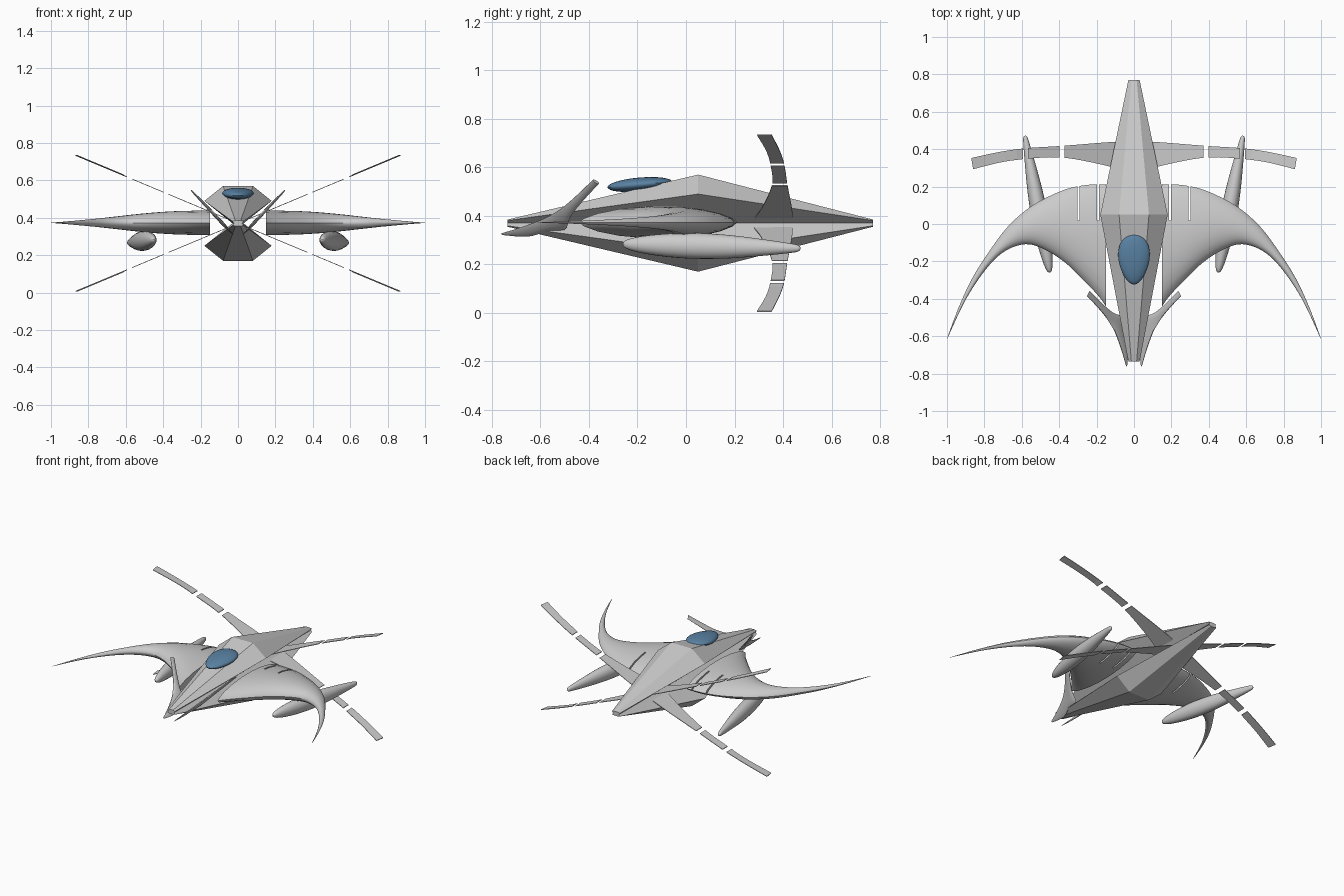
import bpy, bmesh, math
from mathutils import Vector, Matrix

if "Cube" in bpy.data.objects:
    bpy.data.objects.remove(bpy.data.objects["Cube"])


def finish(name, rings, smooth=True, mirror=True):
    """Skin closed rings of points into a capped solid."""
    bm = bmesh.new()
    vr = [[bm.verts.new(p) for p in r] for r in rings]
    n = len(vr[0])
    for a, b in zip(vr, vr[1:]):
        for i in range(n):
            j = (i + 1) % n
            bm.faces.new((a[i], a[j], b[j], b[i]))
    bm.faces.new(vr[0])
    bm.faces.new(vr[-1])
    bmesh.ops.recalc_face_normals(bm, faces=bm.faces)
    me = bpy.data.meshes.new(name)
    bm.to_mesh(me)
    bm.free()
    ob = bpy.data.objects.new(name, me)
    bpy.context.collection.objects.link(ob)
    if smooth:
        shade(ob)
    if mirror:
        ob.modifiers.new("mirror", 'MIRROR').use_mirror_merge = False
    return ob


def activate(ob):
    bpy.ops.object.select_all(action='DESELECT')
    ob.select_set(True)
    bpy.context.view_layer.objects.active = ob


def shade(ob):
    activate(ob)
    bpy.ops.object.shade_smooth_by_angle(angle=math.radians(35))


def spline(pts, steps):
    """Catmull-Rom resampling of a list of equal-length tuples."""
    out = []
    for i in range(len(pts) - 1):
        q = [pts[max(i - 1, 0)], pts[i], pts[i + 1], pts[min(i + 2, len(pts) - 1)]]
        for s in range(steps):
            t = s / steps
            out.append(tuple(0.5 * (2 * b + (c - a) * t + (2 * a - 5 * b + 4 * c - d) * t * t
                                    + (3 * b - a - 3 * c + d) * t ** 3)
                             for a, b, c, d in zip(*q)))
    return out + [tuple(pts[-1])]


def lens_rings(stations, height, steps=5, k=9):
    """stations: front x, front y, rear x, rear y, half thickness."""
    rings = []
    for fx, fy, rx, ry, h in spline(stations, steps):
        f, r = Vector((fx, fy, height(fx))), Vector((rx, ry, height(rx)))
        ring = []
        for i in range(2 * k):
            a = math.pi * i / k
            u = 0.5 - 0.5 * math.cos(a)
            s = math.sin(a)
            ring.append(f.lerp(r, u) + Vector((0, 0, h * s * abs(s) ** 0.3)))
        rings.append(ring)
    return rings


# Hull: faceted, pinched at mid height
def hull_ring(y, pts):
    right = [Vector((x, y, 0.37 + z)) for x, z in pts]
    return right + [Vector((-p.x, p.y, p.z)) for p in reversed(right)]


tip = [(0.014, 0.015), (0.03, 0.011), (0.022, 0), (0.03, -0.011), (0.014, -0.015)]
mid = [(0.08, 0.20), (0.18, 0.12), (0.03, 0), (0.18, -0.12), (0.08, -0.20)]
finish("hull", [hull_ring(-0.735, tip), hull_ring(0.05, mid), hull_ring(0.77, tip)],
       smooth=False, mirror=False)

# Crescent wings
wing_st = [(0.15, -0.44, 0.15, 0.21, 0.066), (0.19, -0.385, 0.24, 0.21, 0.066),
           (0.27, -0.30, 0.35, 0.19, 0.064), (0.37, -0.205, 0.46, 0.145, 0.058),
           (0.48, -0.135, 0.57, 0.08, 0.048), (0.58, -0.108, 0.68, -0.02, 0.036),
           (0.69, -0.145, 0.78, -0.155, 0.024), (0.79, -0.24, 0.865, -0.29, 0.015),
           (0.90, -0.405, 0.935, -0.44, 0.007), (0.998, -0.613, 1.0, -0.612, 0.0008)]
wing = finish("crescent_wing", lens_rings(wing_st, lambda x: 0.373), smooth=False, mirror=False)
# Flap slots cut in the wing
for x in (0.192, 0.297):
    ring = [(-0.005, -1), (0.005, -1), (0.005, 1), (-0.005, 1)]
    cut = finish("slot_cutter", [[(x + a, y, 0.37 + 0.15 * b) for a, b in ring]
                                 for y in (0.02, 0.3)], smooth=False, mirror=False)
    activate(wing)
    m = wing.modifiers.new("slot", 'BOOLEAN')
    m.operation, m.object = 'DIFFERENCE', cut
    bpy.ops.object.modifier_apply(modifier="slot")
    bpy.data.objects.remove(cut)
shade(wing)
wing.modifiers.new("mirror", 'MIRROR').use_mirror_merge = False

# Nose canards, swept up and out in a V
can_st = [(0.042, -0.762, 0.036, -0.755, 0.002), (0.066, -0.68, 0.030, -0.65, 0.008),
          (0.10, -0.585, 0.052, -0.57, 0.012), (0.13, -0.53, 0.056, -0.50, 0.013),
          (0.16, -0.487, 0.11, -0.475, 0.012), (0.20, -0.44, 0.17, -0.425, 0.010),
          (0.252, -0.385, 0.238, -0.358, 0.006)]
finish("nose_canard", lens_rings(can_st, lambda x: 0.315 + (x - 0.03) * 1.05, 4, 6))

# Rear blades in three plates each, above and below
blade = [(0.02, 0.27, 0.44), (0.14, 0.31, 0.437), (0.38, 0.355, 0.418),
         (0.58, 0.348, 0.405), (0.72, 0.33, 0.385), (0.87, 0.293, 0.353)]
dense = spline(blade, 24)
for side, label in ((1, "upper"), (-1, "lower")):
    for part, (x0, x1) in zip(("inner", "middle", "outer"),
                              ((0, 0.378), (0.395, 0.572), (0.588, 1))):
        rows = [p for p in dense if x0 <= p[0] <= x1]
        rows = rows[::6] + ([rows[-1]] if (len(rows) - 1) % 6 else [])
        rings = []
        for x, f, r in rows:
            z = 0.37 + side * 0.418 * x
            rings.append([(x - 0.01 * (x > 0.6), f, z - 0.002), (x, r, z - 0.002),
                          (x, r, z + 0.002), (x - 0.01 * (x > 0.6), f, z + 0.002)])
        finish(f"{label}_blade_{part}", rings, smooth=False)

# Underslung pods, round sections along a slanted axis
pod = spline([(0, 0.004), (0.02, 0.018), (0.1, 0.034), (0.25, 0.048), (0.42, 0.053),
              (0.6, 0.048), (0.8, 0.033), (0.95, 0.019), (0.99, 0.012), (1, 0.003)], 3)
a, b = Vector((0.45, -0.26, 0.283)), Vector((0.583, 0.472, 0.266))
rings = []
for t, r in pod:
    c = a.lerp(b, t)
    rings.append([c + Vector((0.82 * r * math.cos(w), -0.15 * r * math.cos(w), r * math.sin(w)))
                  for w in (2 * math.pi * i / 20 for i in range(20))])
finish("wing_pod", rings)

# Egg-shaped canopy, narrower to the front
bpy.ops.mesh.primitive_uv_sphere_add(segments=32, ring_count=16, radius=1)
canopy = bpy.context.object
canopy.name = "canopy"
for v in canopy.data.vertices:
    w = 1 + 0.22 * v.co.y
    v.co = Vector((v.co.x * 0.083 * w, v.co.y * 0.134, v.co.z * 0.029))
canopy.data.transform(Matrix.Translation((0, -0.19, 0.529)) @ Matrix.Rotation(0.085, 4, 'X'))
shade(canopy)
blue = bpy.data.materials.new("canopy_blue")
blue.diffuse_color = (0.10, 0.22, 0.36, 1)
blue.use_nodes = True
blue.node_tree.nodes["Principled BSDF"].inputs["Base Color"].default_value = blue.diffuse_color
canopy.data.materials.append(blue)
